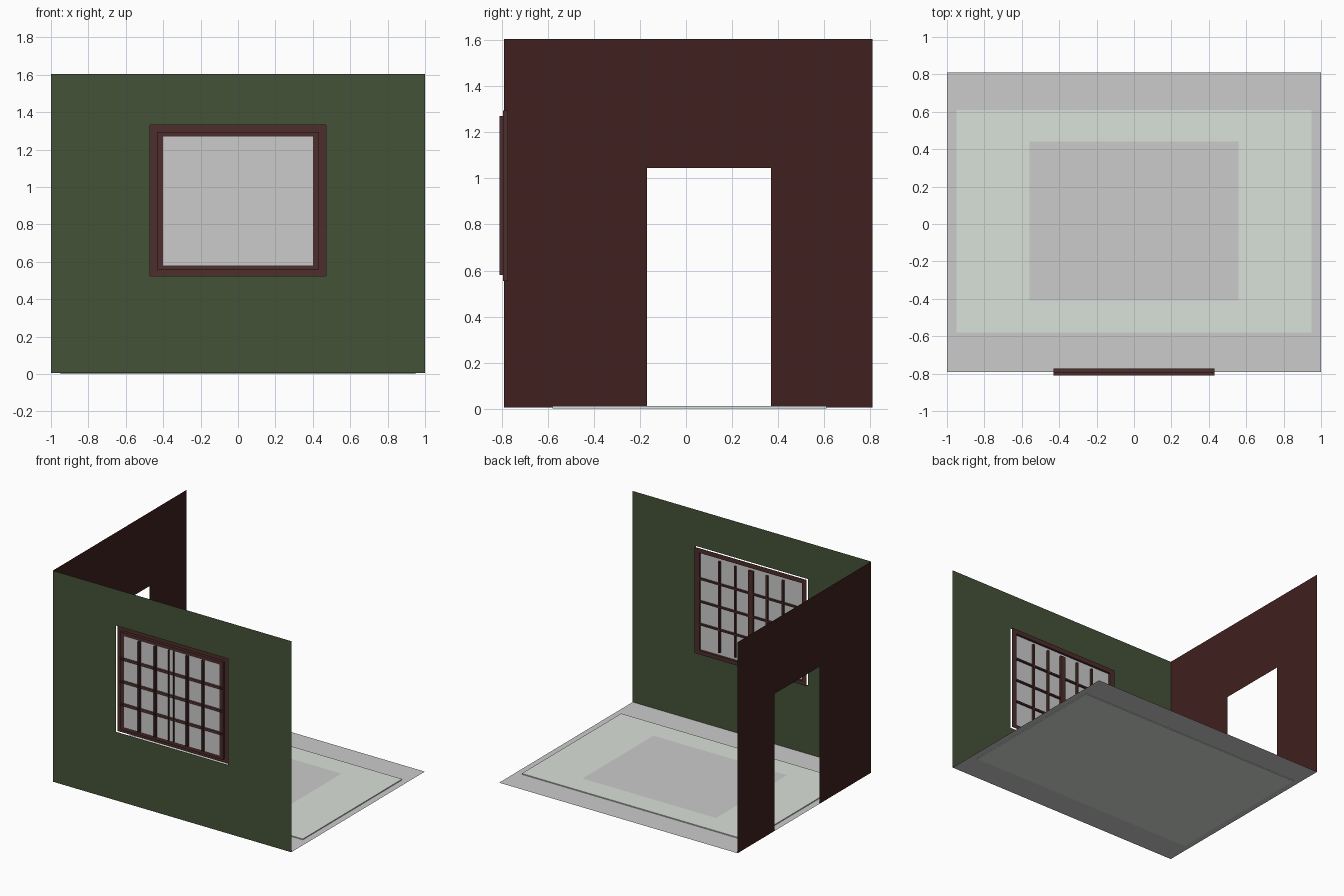
import bpy, bmesh

if "Cube" in bpy.data.objects:
    bpy.data.objects.remove(bpy.data.objects["Cube"])


def mat(name, rgb):
    m = bpy.data.materials.new(name)
    m.diffuse_color = (*rgb, 1)
    m.use_nodes = True
    m.node_tree.nodes["Principled BSDF"].inputs["Base Color"].default_value = m.diffuse_color
    return m


GREEN = mat("green_paint", (0.06, 0.085, 0.04))
BROWN = mat("brown_paint", (0.05, 0.015, 0.013))
WOOD = mat("dark_wood", (0.075, 0.027, 0.025))
CLOTH = mat("pale_cloth", (0.7, 0.75, 0.7))


def finish(bm, name, m=None):
    me = bpy.data.meshes.new(name)
    bm.to_mesh(me)
    bm.free()
    ob = bpy.data.objects.new(name, me)
    bpy.context.collection.objects.link(ob)
    if m:
        me.materials.append(m)
    return ob


def polys(name, faces, m=None):
    bm = bmesh.new()
    for f in faces:
        bm.faces.new([bm.verts.new(p) for p in f])
    bmesh.ops.remove_doubles(bm, verts=bm.verts, dist=1e-5)
    return finish(bm, name, m)


def box(name, x0, x1, y0, y1, z0, z1, m=None):
    bm = bmesh.new()
    bmesh.ops.create_cube(bm, size=1)
    for v in bm.verts:
        v.co = ((x0 + x1) / 2 + v.co.x * (x1 - x0),
                (y0 + y1) / 2 + v.co.y * (y1 - y0),
                (z0 + z1) / 2 + v.co.z * (z1 - z0))
    return finish(bm, name, m)


def loop(x, z0, z1, y):
    return [(-x, y, z0), (x, y, z0), (x, y, z1), (-x, y, z1)]


def bridge(loops):
    # quads between consecutive rectangular loops
    return [[a[i], a[(i + 1) % 4], b[(i + 1) % 4], b[i]]
            for a, b in zip(loops, loops[1:]) for i in range(4)]


F, TOP, Y0, Y1 = 0.005, 1.605, -0.79, 0.81

# Floor and rug
polys("floor", [[(-1, Y0, F), (1, Y0, F), (1, Y1, F), (-1, Y1, F)]])
box("rug", -0.95, 0.95, -0.58, 0.61, 0, 0.012, CLOTH)
polys("rug_centre", [[(-0.56, -0.41, 0.013), (0.56, -0.41, 0.013),
                      (0.56, 0.44, 0.013), (-0.56, 0.44, 0.013)]])

# Thin walls: window opening in front, doorway at the side
polys("window_wall", bridge([loop(1, F, TOP, Y0), loop(0.47, 0.525, 1.33, Y0)]), GREEN)
polys("door_wall", [[(-1, y, z) for y, z in (
    (Y0, F), (-0.17, F), (-0.17, 1.045), (0.37, 1.045),
    (0.37, F), (Y1, F), (Y1, TOP), (Y0, TOP))]], BROWN)

# Window casing stepping in to the sash, and glass
polys("window_frame", bridge([
    loop(0.47, 0.525, 1.33, -0.773), loop(0.43, 0.555, 1.295, -0.773),
    loop(0.43, 0.555, 1.295, -0.795), loop(0.40, 0.58, 1.27, -0.795)]), WOOD)
polys("window_glass", [loop(0.43, 0.555, 1.295, -0.79)])


# Glazing bars: solid behind the glass, thin open fins in front
def upright(name, x, w):
    box(name, x - w, x + w, -0.788, -0.773, 0.58, 1.27, WOOD)
    polys(name + "_fins", [[(x + s, -0.81, 0.58), (x + s, -0.79, 0.58),
                            (x + s, -0.79, 1.27), (x + s, -0.81, 1.27)]
                           for s in (-w, w)], WOOD)


for i in range(1, 6):
    upright(f"upright_bar_{i}", -0.4 + i * 0.8 / 6, 0.02 if i == 3 else 0.007)
for i in range(1, 4):
    z, w = 0.58 + i * 0.69 / 4, 0.006
    box(f"cross_bar_{i}", -0.43, 0.43, -0.788, -0.773, z - w, z + w, WOOD)
    polys(f"cross_bar_{i}_fins", [[(-0.43, -0.81, z + s), (0.43, -0.81, z + s),
                                   (0.43, -0.79, z + s), (-0.43, -0.79, z + s)]
                                  for s in (-w, w)], WOOD)
